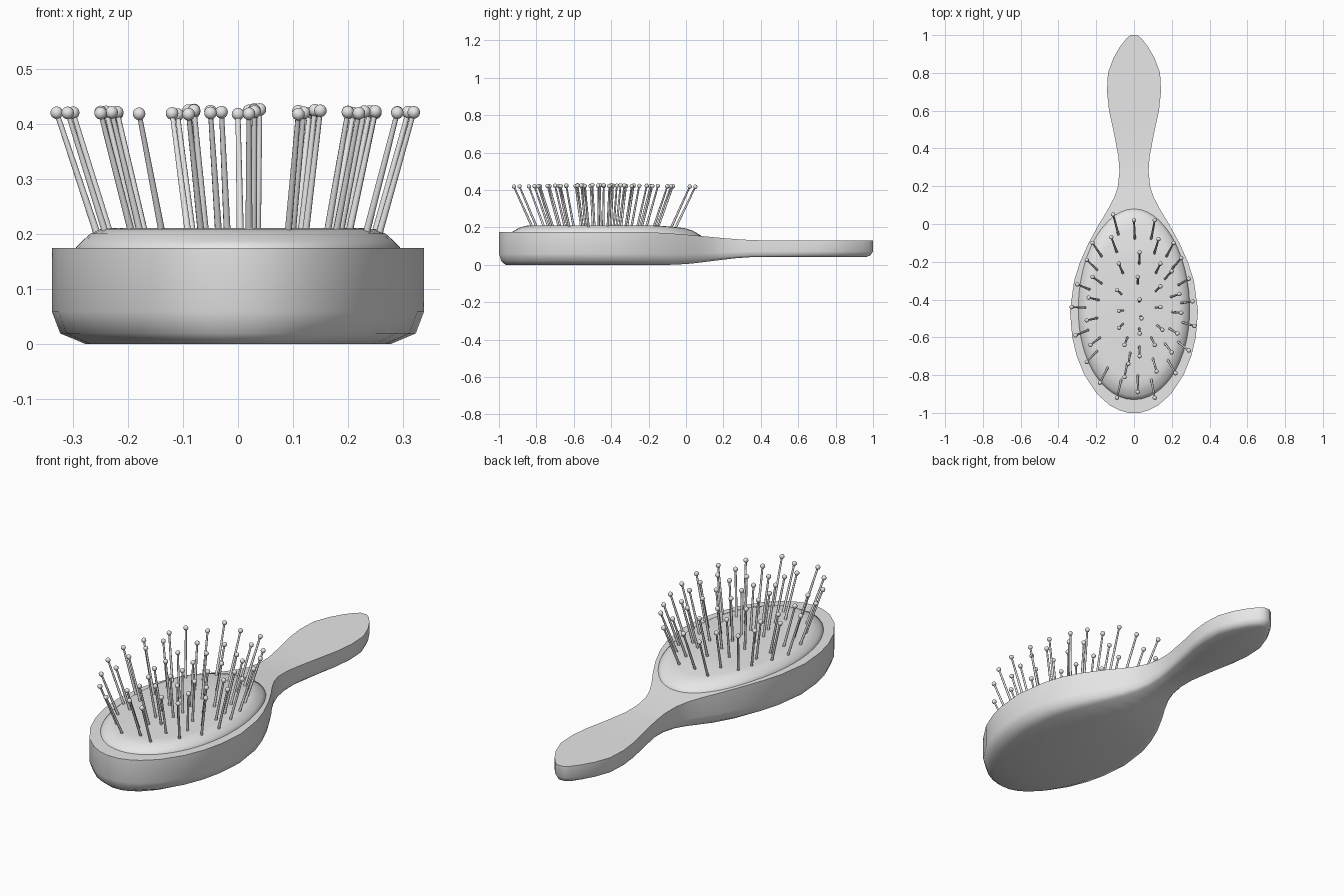
import bpy, bmesh, math
from mathutils import Vector, Matrix

cube = bpy.data.objects.get("Cube")
if cube:
    bpy.data.objects.remove(cube, do_unlink=True)

grey = bpy.data.materials.new("plain_grey")
grey.use_nodes = True
grey.diffuse_color = (0.8, 0.8, 0.8, 1)
grey.node_tree.nodes["Principled BSDF"].inputs["Base Color"].default_value = (0.8, 0.8, 0.8, 1)


def finish(name, bm, angle):
    """Turn a bmesh into a shaded, coloured object."""
    bmesh.ops.recalc_face_normals(bm, faces=bm.faces)
    mesh = bpy.data.meshes.new(name)
    bm.to_mesh(mesh)
    bm.free()
    mesh.materials.append(grey)
    obj = bpy.data.objects.new(name, mesh)
    bpy.context.collection.objects.link(obj)
    bpy.ops.object.select_all(action='DESELECT')
    obj.select_set(True)
    bpy.context.view_layer.objects.active = obj
    bpy.ops.object.shade_smooth_by_angle(angle=math.radians(angle))
    return obj


def blend(y, start, end):
    t = min(max((y - start) / (end - start), 0), 1)
    return t * t * (3 - 2 * t)


def bridge(bm, a, b, closed):
    for i in range(len(a) if closed else len(a) - 1):
        j = (i + 1) % len(a)
        bm.faces.new((a[i], a[j], b[j], b[i]))


# Body: cross-sections along the length, head at the front and handle at the back
stations = [(-1, .03), (-.985, .08), (-.96, .128), (-.9, .196), (-.8, .262),
            (-.7, .303), (-.6, .327), (-.46, .339), (-.3, .317), (-.2, .285),
            (-.1, .24), (0, .185), (.07, .142), (.14, .105), (.2, .085),
            (.28, .077), (.36, .083), (.5, .11), (.6, .132), (.7, .143),
            (.8, .138), (.88, .108), (.94, .073), (.98, .042), (1, .018)]
# Width factor, length factor and height fraction, from the top edge down
levels = [(1, 1, 1), (1, 1, .34), (.955, .987, .11), (.82, .965, 0)]
bm = bmesh.new()
sections = []
for y, w in stations:
    top = .175 - .045 * blend(y, -.25, .45)
    bottom = .042 * blend(y, -.1, .4)
    half = [(w * fx, y * fy, bottom + (top - bottom) * h) for fx, fy, h in levels]
    other = [(-x, v, z) for x, v, z in reversed(half)]
    sections.append([bm.verts.new(p) for p in half + other])
for a, b in zip(sections, sections[1:]):
    bridge(bm, a, b, True)
for end in (sections[0], sections[-1]):
    n = len(end)
    for i in range(n // 2 - 1):
        bm.faces.new((end[i], end[i + 1], end[n - 2 - i], end[n - 1 - i]))
finish("brush_body", bm, 55)

# Cushion: egg-shaped rings stepping in to a nearly flat top
bm = bmesh.new()
rings = []
segments = 48
for scale, height in [(1, .15), (1, .176), (.96, .188), (.91, .201), (.85, .209), (.78, .211)]:
    ring = []
    for i in range(segments):
        t = math.tau * i / segments
        x = .295 * math.cos(t) * (1 - .05 * math.sin(t)) * scale
        y = -.425 + .505 * math.sin(t) * scale
        ring.append(bm.verts.new((x, y, height - .02 * blend(y, -.2, .1))))
    rings.append(ring)
for a, b in zip(rings, rings[1:]):
    bridge(bm, a, b, True)
# Cap filled with strips across the width
cap = rings[-1]
quarter = segments // 4
for i in range(segments // 2):
    r0, r1 = cap[(quarter - i) % segments], cap[(quarter - i - 1) % segments]
    l0, l1 = cap[(quarter + i) % segments], cap[(quarter + i + 1) % segments]
    corners = list(dict.fromkeys((r0, r1, l1, l0)))
    bm.faces.new(corners)
finish("cushion", bm, 60)

# Pin tips in hundredths of a unit
tips = [(-11, 5), (0, 2), (11, 2), (-12, -7), (13, -8), (21, -10), (-22, -10),
        (-25, -19), (3, -15), (25, -18), (-8, -21), (14, -21), (20, -25),
        (-22, -28), (2, -28), (29, -29), (-30, -32), (-9, -35), (14, -33),
        (24, -37), (-24, -39), (3, -40), (31, -41), (-33, -44), (-8, -46),
        (14, -44), (25, -47), (4, -50), (-25, -51), (-8, -55), (15, -56),
        (32, -54), (23, -58), (-31, -59), (3, -58), (-5, -64), (11, -64),
        (-23, -64), (29, -67), (3, -70), (20, -68), (-25, -73), (-3, -74),
        (12, -78), (22, -79), (-18, -84), (-5, -81), (2, -89), (11, -92), (-9, -92)]
pins, balls = bmesh.new(), bmesh.new()
centre = Vector((.02, -.45))
for tx, ty in tips:
    flat = Vector((tx, ty)) / 100
    lean = flat - centre
    foot = centre + lean * .78
    tip = Vector((flat.x, flat.y, .428 - .02 * lean.length))
    base = Vector((foot.x, foot.y, .19))
    axis = tip - base
    turn = axis.to_track_quat('Z', 'Y').to_matrix().to_4x4()
    bmesh.ops.create_cone(pins, segments=8, radius1=.0065, radius2=.0045,
                          depth=axis.length, cap_ends=True,
                          matrix=Matrix.Translation((base + tip) / 2) @ turn)
    bmesh.ops.create_uvsphere(balls, u_segments=12, v_segments=8, radius=.0115,
                              matrix=Matrix.Translation(tip))
finish("bristle_pins", pins, 50)
finish("bristle_balls", balls, 60)
